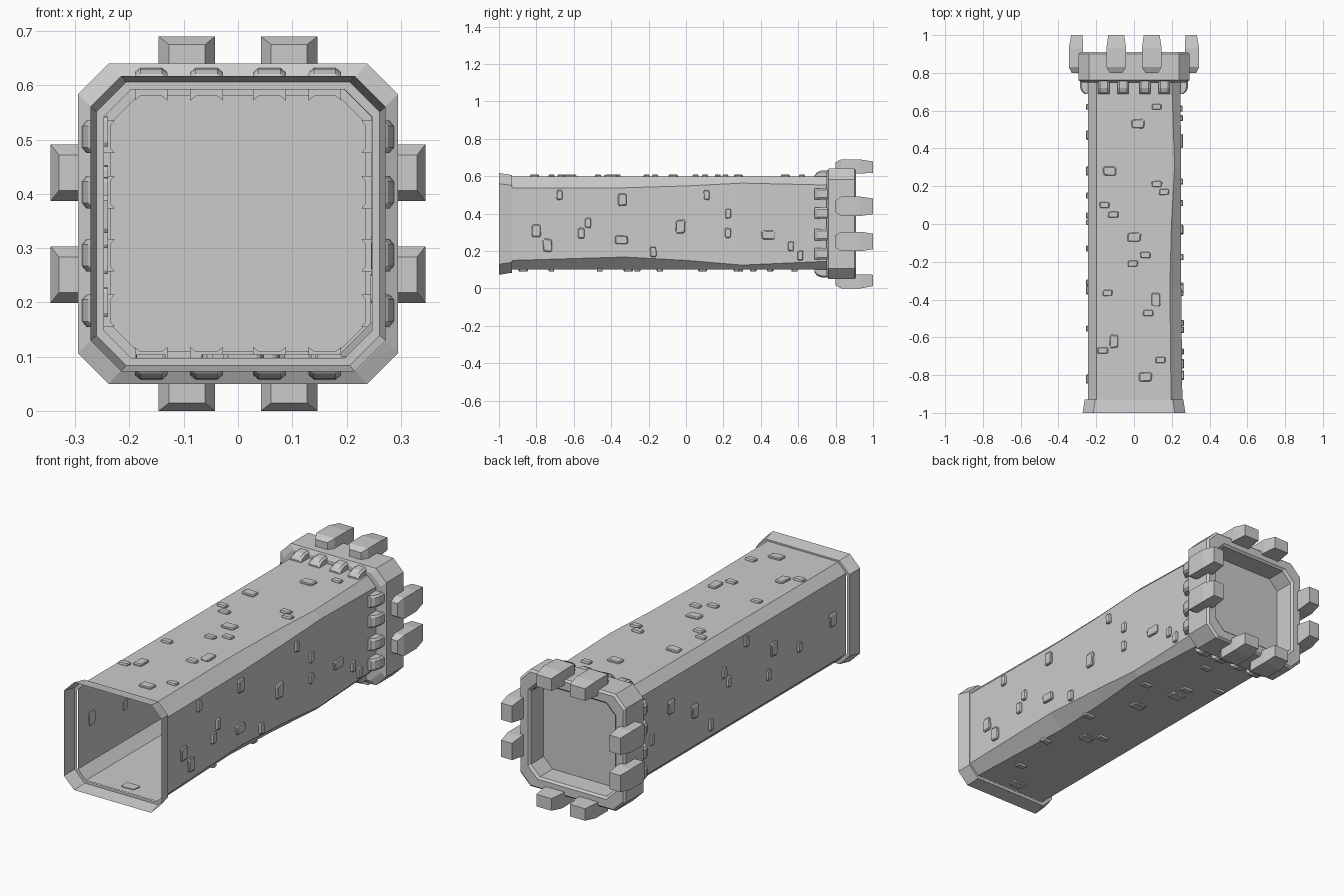
import bpy
import bmesh
import random

random.seed(4)
cube = bpy.data.objects.get("Cube")
if cube:
    bpy.data.objects.remove(cube, do_unlink=True)

MID = 0.345  # height of the tower's long axis

stone = bpy.data.materials.new("grey stone")
stone.use_nodes = True
GREY = (0.6, 0.6, 0.6, 1)
stone.diffuse_color = GREY
stone.node_tree.nodes["Principled BSDF"].inputs["Base Color"].default_value = GREY


def loft(name, rings, cap_start=True, cap_end=True):
    """Join matching rings of points into one flat-shaded skin."""
    bm = bmesh.new()
    loops = [[bm.verts.new(p) for p in ring] for ring in rings]
    count = len(loops[0])
    for a, b in zip(loops, loops[1:]):
        for i in range(count):
            j = (i + 1) % count
            bm.faces.new((a[i], a[j], b[j], b[i]))
    if cap_start:
        bm.faces.new(loops[0])
    if cap_end:
        bm.faces.new(loops[-1])
    bmesh.ops.recalc_face_normals(bm, faces=bm.faces)
    mesh = bpy.data.meshes.new(name)
    bm.to_mesh(mesh)
    bm.free()
    mesh.materials.append(stone)
    obj = bpy.data.objects.new(name, mesh)
    bpy.context.collection.objects.link(obj)
    return obj


def octagon(y, right, left, top, bottom, cuts):
    """Rectangle around the axis; cuts are top right, bottom right, bottom left, top left."""
    tr, br, bl, tl = cuts
    points = [(right - tr, top), (right, top - tr), (right, br - bottom), (right - br, -bottom),
              (bl - left, -bottom), (-left, bl - bottom), (-left, top - tl), (tl - left, top)]
    return [(x, y, MID + z) for x, z in points]


def even(y, r, cut):
    return octagon(y, r, r, r, r, [cut] * 4)


def on_side(side, u, y, r):
    """Point at offset u across a side and distance r out from the axis."""
    return {"top": (u, y, MID + r), "bottom": (u, y, MID - r),
            "right": (r, y, MID + u), "left": (-r, y, MID + u)}[side]


# Open shaft, slightly uneven along its length, closed by the roof floor
shaft = [octagon(y, r, 0.243, 0.253, 0.245, (tr, br, 0.045, 0.045)) for y, r, tr, br in
         [(-0.93, 0.256, 0.06, 0.05), (-0.33, 0.25, 0.06, 0.068), (0.0, 0.248, 0.05, 0.05),
          (0.3, 0.25, 0.035, 0.025), (0.75, 0.245, 0.045, 0.045)]]
loft("shaft", shaft + [even(0.8, 0.235, 0.05)], cap_start=False)

# Flared foot
loft("foot_ring", [even(-1, 0.272, 0.057), even(-0.93, 0.261, 0.055),
                   even(-0.93, 0.247, 0.05)], False, False)

# Parapet with a recessed roof floor
loft("parapet", [even(0.75, 0.235, 0.05), even(0.75, 0.272, 0.055), even(0.762, 0.295, 0.057),
                 even(0.9, 0.295, 0.057), even(0.91, 0.286, 0.055), even(0.91, 0.245, 0.052),
                 even(0.9, 0.235, 0.05), even(0.802, 0.233, 0.05)], False, True)


def merlon(side, u):
    rings = []
    for y, half, low, high in [(0.8, 0.033, 0.28, 0.33), (0.83, 0.052, 0.27, 0.345),
                               (0.93, 0.052, 0.27, 0.345), (1, 0.042, 0.272, 0.333)]:
        rings.append([on_side(side, u + s * half, y, r)
                      for s, r in [(-1, low), (1, low), (1, high), (-1, high)]])
    loft(side + "_merlon", rings)


def corbel(side, u):
    # Rounded bracket profile, narrowed at its two ends
    profile = [(0.76, 0.235), (0.76, 0.287), (0.72, 0.285), (0.7, 0.276), (0.688, 0.26), (0.688, 0.235)]
    rings = []
    for s, shrink in [(-0.03, 0.008), (-0.02, 0), (0.02, 0), (0.03, 0.008)]:
        rings.append([on_side(side, u + s, y, r - shrink) for y, r in profile])
    loft(side + "_corbel", rings)


SIDES = ("top", "right", "bottom", "left")
for side in SIDES:
    for u in (-0.094, 0.094):
        merlon(side, u)
    for u in (-0.16, -0.058, 0.058, 0.16):
        corbel(side, u)

# Raised bricks: half size across the side, half size along the tower
SIZES = {"small": (0.027, 0.016), "big": (0.036, 0.025), "long": (0.024, 0.037)}
FACE = {"top": 0.253, "bottom": 0.245, "right": 0.251, "left": 0.243}


def brick(side, kind, u, y):
    half_u, half_y = SIZES[kind]
    face = FACE[side] - (0.005 * y if side == "right" else 0)
    corners = []
    for su, sy in [(-1, -1), (1, -1), (1, 1), (-1, 1)]:
        wobble = random.uniform(0.88, 1.05)
        a, b = su * half_u * wobble, sy * half_y * wobble
        # Each corner is clipped into two points
        pair = [(a * 0.75, b), (a, b * 0.75)]
        corners += pair if su * sy < 0 else pair[::-1]
    rings = [[on_side(side, u + a * k, y + b * k, face + r) for a, b in corners]
             for r, k in [(-0.004, 1), (0.006, 1), (0.01, 0.84)]]
    loft(side + "_brick", rings)


TOP = {
    "small": [(.12, .62), (.12, .21), (.16, .17), (-.155, .1), (-.11, .05), (.06, -.165), (-.005, -.21),
              (-.14, -.365), (.075, -.47), (-.165, -.67), (.14, -.72)],
    "big": [(.02, .53), (-.13, .28), (0, -.07), (.06, -.81)],
    "long": [(.115, -.4), (-.105, -.62)],
}
RIGHT = {
    "small": [(.155, -.675), (.155, .11), (-.05, -.56), (.005, -.525), (-.15, -.175), (.055, .225),
              (-.05, .225), (-.12, .56), (-.17, .61)],
    "big": [(.13, -.34), (-.035, -.8), (-.115, -.74), (-.015, -.03)],
    "long": [(-.085, -.345), (-.06, .44)],
}
BOTTOM = {
    "small": [(.11, -.72), (.17, -.46), (-.02, -.26), (.17, -.14), (.15, .27), (-.03, .36), (.03, .58),
              (-.16, .45)],
    "big": [(.01, -.87), (.04, -.31), (.05, .09), (-.03, .28)],
}
LEFT = {
    "small": [(-.02, -.555), (-.065, -.31), (.17, -.13), (.08, .045), (.02, .01), (-.145, .15), (-.04, .62)],
    "big": [(.015, -.82), (.05, -.35), (-.025, .28), (.07, .47)],
}
for side, layout in zip(SIDES, (TOP, RIGHT, BOTTOM, LEFT)):
    for kind, spots in layout.items():
        for u, y in spots:
            brick(side, kind, u, y)
